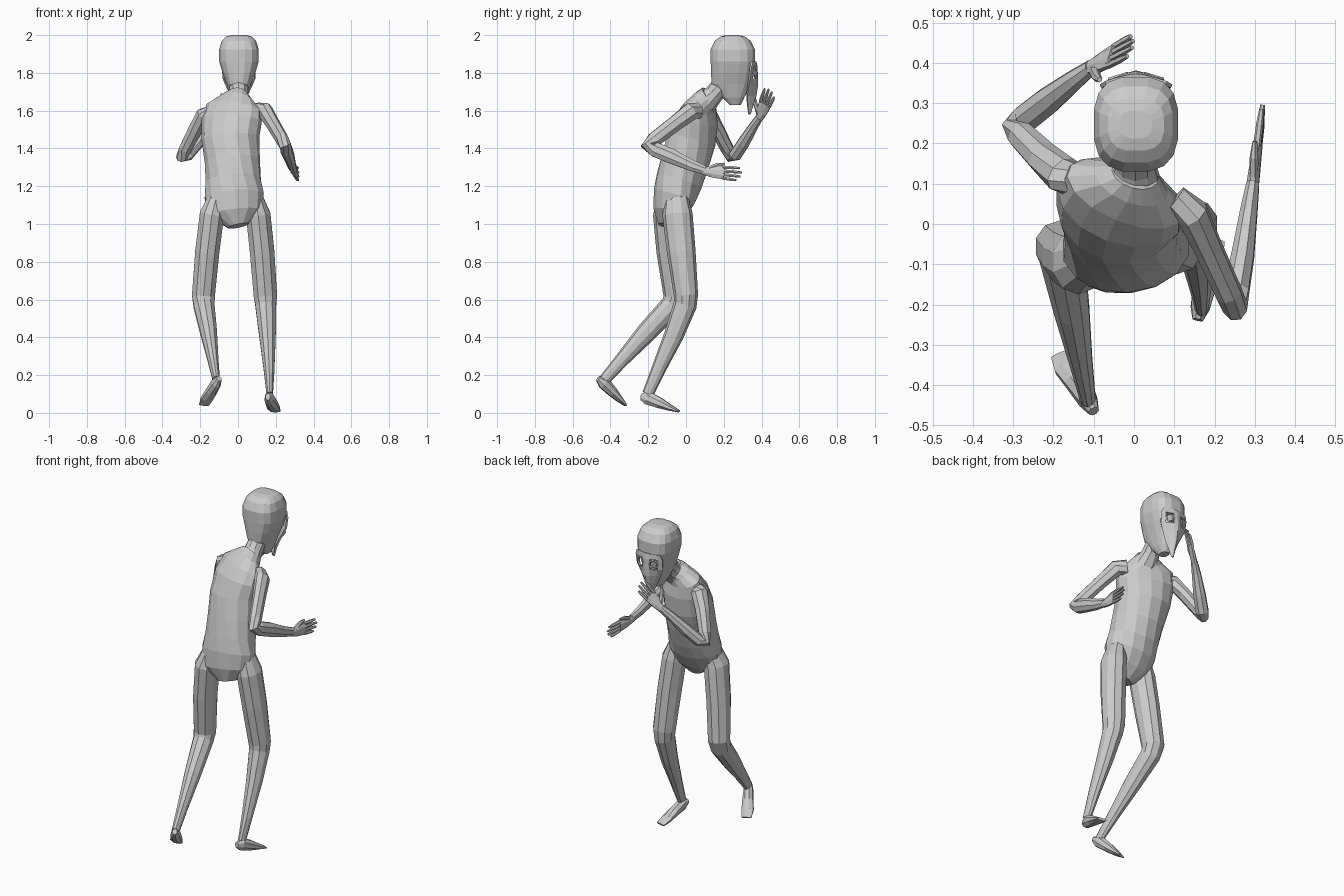
import bpy, bmesh, math
from mathutils import Vector as V


def finish(name, bm):
    bmesh.ops.recalc_face_normals(bm, faces=bm.faces[:])
    me = bpy.data.meshes.new(name)
    bm.to_mesh(me)
    bm.free()
    ob = bpy.data.objects.new(name, me)
    bpy.context.collection.objects.link(ob)
    return ob


def loft(name, rings, side=(1, 0, 0), n=8, power=1.0, level=False):
    """Rings are x, y, z, half width, half depth and an optional twist in degrees."""
    bm = bmesh.new()
    pts = [V(r[:3]) for r in rings]
    loops = []
    for i, r in enumerate(rings):
        t = pts[min(i + 1, len(pts) - 1)] - pts[max(i - 1, 0)]
        t = V((0, 0, 1)) if level else t.normalized()
        a = math.radians(r[5]) if len(r) > 5 else 0
        s = V((math.cos(a), math.sin(a), 0)) if len(r) > 5 else V(side)
        u = (s - t * s.dot(t)).normalized()
        v = t.cross(u)
        loop = []
        for k in range(n):
            q = 2 * math.pi * (k + 0.5) / n
            c, d = math.cos(q), math.sin(q)
            c = math.copysign(abs(c) ** power, c)
            d = math.copysign(abs(d) ** power, d)
            loop.append(bm.verts.new(pts[i] + u * c * r[3] + v * d * r[4]))
        loops.append(loop)
    for a, b in zip(loops, loops[1:]):
        for k in range(n):
            bm.faces.new((a[k], a[(k + 1) % n], b[(k + 1) % n], b[k]))
    bm.faces.new(loops[0])
    bm.faces.new(loops[-1])
    return finish(name, bm)


def hand(name, wrist, tip, spread, thumb):
    w, e, s = V(wrist), V(tip), V(spread).normalized()
    d = e - w
    at = lambda f, o, a, b: (*(w + d * f + s * o), a, b)
    loft(name + "_palm", [at(-.05, 0, .021, .017), at(.2, 0, .032, .015),
                          at(.52, 0, .038, .012)], s)
    # four fingers fan out from the palm
    for i in range(4):
        o = (i - 1.5) * .019
        end = (.94, 1.0, .97, .86)[i]
        loft(f"{name}_finger_{i + 1}", [at(.48, o, .009, .01), at(.75, o * 1.1, .009, .009),
                                        at(end, o * 1.15, .006, .006)], s, 6)
    b, t = w + d * .08 - s * .012, V(thumb)
    m = b.lerp(t, .55) - s * .006
    loft(name + "_thumb", [(*b, .014, .012), (*m, .012, .011), (*t, .007, .006)], d, 6)


# torso, leaning forward with shoulders twisted against the hips
loft("torso", [
    (0, -.10, .99, .055, .05, 5),
    (-.015, -.085, 1.06, .145, .09, 5),
    (-.02, -.06, 1.15, .160, .115, 2),
    (-.025, -.035, 1.23, .148, .125, -6),
    (-.03, -.005, 1.33, .147, .130, -12),
    (-.04, .03, 1.45, .155, .128, -18),
    (-.033, .055, 1.55, .165, .108, -20),
    (-.022, .075, 1.615, .155, .078, -20),
    (-.005, .10, 1.655, .095, .065, -15),
    (.003, .125, 1.675, .06, .06, -10)], n=14)
loft("neck", [(0, .10, 1.64, .07, .065), (.003, .145, 1.685, .052, .052),
              (.005, .21, 1.76, .05, .05)], n=10)

# blocky rounded head
loft("head", [
    (.003, .26, 1.63, .025, .03),
    (.003, .25, 1.67, .045, .06),
    (.004, .24, 1.74, .066, .106),
    (.005, .245, 1.80, .088, .114),
    (.005, .248, 1.86, .106, .119),
    (.005, .248, 1.925, .106, .119),
    (.005, .247, 1.97, .092, .096),
    (.005, .247, 1.992, .07, .066),
    (.005, .247, 2.0, .04, .035)], n=16, power=.72, level=True)

# beaked mask over the face, with open eyes
rows = [(1.86, .075, .368, .350), (1.83, .088, .374, .342), (1.77, .084, .376, .335),
        (1.73, .066, .376, .328), (1.68, .042, .368, .322), (1.63, .020, .352, .325),
        (1.58, .004, .337, .332)]
cols = (-1, -.72, -.25, 0, .25, .72, 1)
bm = bmesh.new()
grid = [[bm.verts.new((.005 + c * w, ym + (ys - ym) * abs(c) ** 1.5, z)) for c in cols]
        for z, w, ym, ys in rows]
for i in range(len(rows) - 1):
    for j in range(len(cols) - 1):
        if not (i == 1 and j in (1, 4)):
            bm.faces.new((grid[i][j], grid[i][j + 1], grid[i + 1][j + 1], grid[i + 1][j]))
mask = finish("beak_mask", bm)
mod = mask.modifiers.new("thickness", 'SOLIDIFY')
mod.thickness = .01
mod.offset = 0
for s in (-1, 1):
    bpy.ops.mesh.primitive_torus_add(major_segments=10, minor_segments=4, major_radius=.024,
                                     minor_radius=.005, location=(.005 + s * .043, .366, 1.80),
                                     rotation=(math.pi / 2, 0, -s * .3))
    bpy.context.object.name = "eye_rim"

# arms
loft("right_arm", [
    (.10, .06, 1.60, .04, .045), (.145, .025, 1.595, .042, .05),
    (.185, -.06, 1.53, .036, .044), (.235, -.17, 1.445, .034, .042),
    (.25, -.205, 1.415, .034, .036), (.255, -.165, 1.395, .033, .042),
    (.27, -.08, 1.36, .03, .042), (.285, .03, 1.31, .023, .032),
    (.295, .10, 1.285, .017, .025)], (1, .1, 0))
hand("right_hand", (.295, .10, 1.28), (.32, .295, 1.262), (.05, -.06, -1), (.30, .205, 1.318))

loft("left_arm", [
    (-.13, .10, 1.585, .04, .045), (-.18, .125, 1.575, .042, .048),
    (-.225, .165, 1.50, .038, .042), (-.28, .22, 1.395, .036, .036),
    (-.297, .24, 1.355, .032, .032), (-.27, .262, 1.365, .037, .034),
    (-.215, .305, 1.43, .036, .034), (-.145, .36, 1.52, .026, .026),
    (-.105, .39, 1.565, .019, .022)], (.6, -.7, 0))
hand("left_hand", (-.105, .39, 1.565), (-.002, .447, 1.708), (.25, .8, -.5), (-.085, .358, 1.69))

# legs
loft("right_leg", [
    (.09, -.05, 1.15, .04, .06), (.107, -.045, 1.05, .068, .08),
    (.128, -.025, .85, .068, .076), (.145, 0, .62, .065, .064),
    (.147, -.005, .57, .058, .062), (.156, -.065, .41, .046, .052),
    (.165, -.15, .22, .029, .037), (.168, -.202, .10, .018, .03)], n=10)
loft("left_leg", [
    (-.11, -.08, 1.15, .045, .06), (-.138, -.095, 1.05, .068, .08),
    (-.163, -.08, .85, .067, .076), (-.183, -.055, .62, .064, .064),
    (-.18, -.075, .57, .058, .06), (-.155, -.21, .425, .046, .054),
    (-.132, -.34, .28, .03, .038), (-.115, -.432, .175, .02, .03)], n=10)

# feet, from heel to toe
loft("right_foot", [
    (.158, -.238, .085, .014, .018), (.165, -.205, .08, .026, .038),
    (.178, -.14, .052, .032, .03), (.188, -.085, .028, .036, .018),
    (.198, -.038, .009, .03, .007)], (1, -.2, 0))
loft("left_foot", [
    (-.10, -.465, .182, .014, .016), (-.115, -.435, .16, .026, .036),
    (-.142, -.39, .112, .032, .028), (-.165, -.355, .075, .036, .018),
    (-.18, -.322, .042, .03, .007)], (1, .3, 0))
